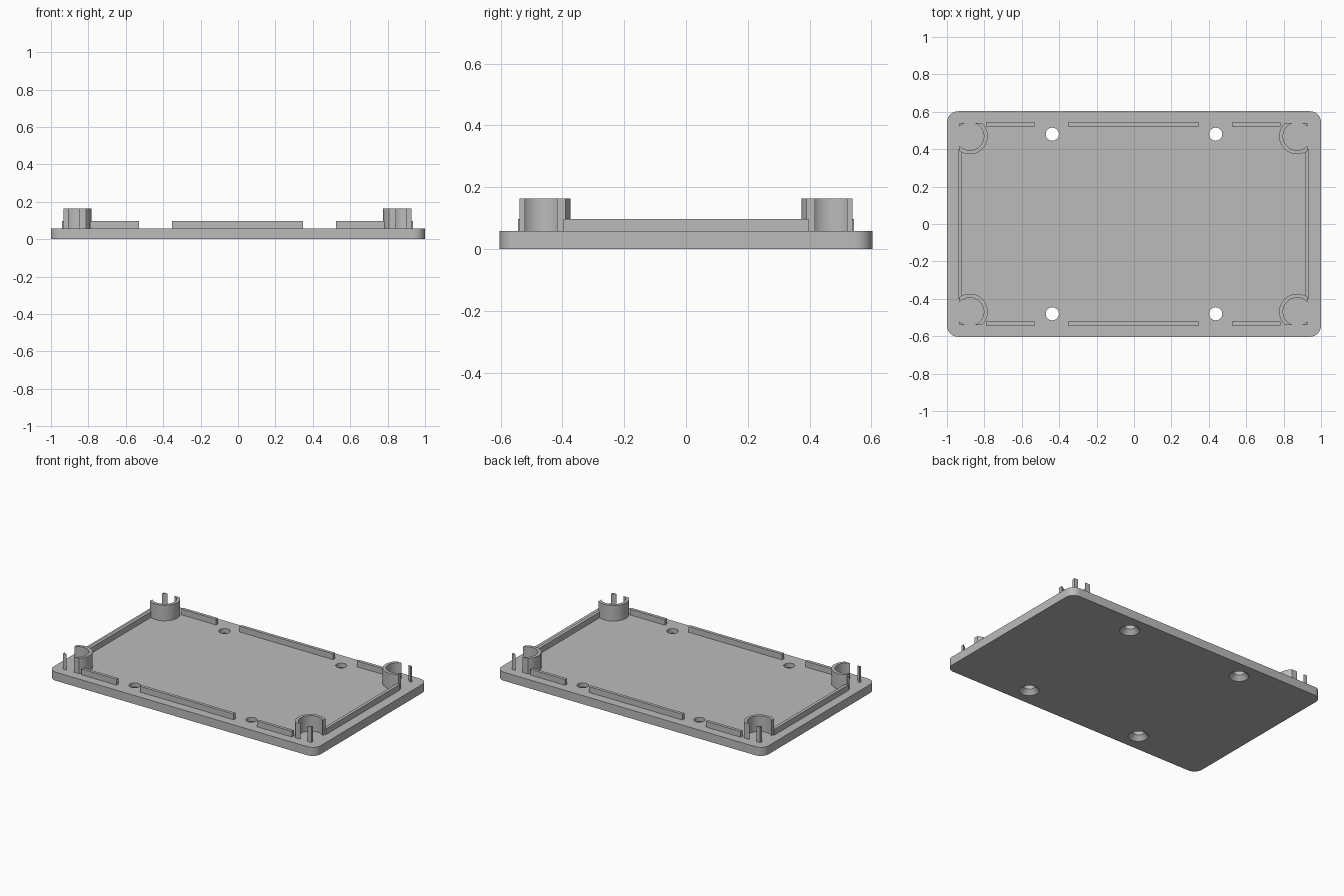
import bpy
import bmesh
from math import acos, asin, cos, sin, pi, radians

old = bpy.data.objects.get("Cube")
if old:
    bpy.data.objects.remove(old, do_unlink=True)

grey = bpy.data.materials.new("plain_grey")
grey.use_nodes = True
colour = (0.5, 0.5, 0.5, 1)
grey.diffuse_color = colour
grey.node_tree.nodes["Principled BSDF"].inputs["Base Color"].default_value = colour

FLOOR, RAIL_TOP, POST_TOP = 0.058, 0.097, 0.163
SHIFT = -0.003          # rails and posts sit slightly off centre


def arc(cx, cy, r, a0, a1, steps):
    return [(cx + r * cos(a0 + (a1 - a0) * i / steps),
             cy + r * sin(a0 + (a1 - a0) * i / steps)) for i in range(steps + 1)]


def finish(bm, name):
    bmesh.ops.recalc_face_normals(bm, faces=bm.faces[:])
    mesh = bpy.data.meshes.new(name)
    bm.to_mesh(mesh)
    bm.free()
    mesh.materials.append(grey)
    obj = bpy.data.objects.new(name, mesh)
    bpy.context.collection.objects.link(obj)
    return obj


def smooth(obj):
    bpy.ops.object.select_all(action='DESELECT')
    obj.select_set(True)
    bpy.context.view_layer.objects.active = obj
    bpy.ops.object.shade_smooth_by_angle(angle=radians(30))


def prism(name, outlines, z0, z1):
    """Extrude one or more flat outlines from z0 to z1."""
    bm = bmesh.new()
    for pts in outlines:
        face = bm.faces.new([bm.verts.new((x, y, z0)) for x, y in pts])
        ext = bmesh.ops.extrude_face_region(bm, geom=[face], use_keep_orig=True)
        top = [g for g in ext["geom"] if isinstance(g, bmesh.types.BMVert)]
        bmesh.ops.translate(bm, verts=top, vec=(0, 0, z1 - z0))
    return finish(bm, name)


def lathe(name, x, y, profile, n=32):
    """Closed solid of revolution from (radius, height) pairs."""
    bm = bmesh.new()
    rings = [[bm.verts.new((x + r * cos(2 * pi * i / n), y + r * sin(2 * pi * i / n), z))
              for i in range(n)] for r, z in profile]
    for lo, hi in zip(rings, rings[1:]):
        for i in range(n):
            j = (i + 1) % n
            bm.faces.new((lo[i], lo[j], hi[j], hi[i]))
    bm.faces.new(rings[0])
    bm.faces.new(rings[-1])
    return finish(bm, name)


# Base plate with rounded corners
R, W, D = 0.06, 1.0, 0.603
outline = []
for k, (sx, sy) in enumerate([(1, 1), (-1, 1), (-1, -1), (1, -1)]):
    outline += arc(sx * (W - R), sy * (D - R), R, k * pi / 2, (k + 1) * pi / 2, 10)
plate = prism("base_plate", [outline], 0, FLOOR)

# Countersunk screw holes, widening toward the underside
for sx in (-1, 1):
    for sy in (-1, 1):
        cutter = lathe("hole_cutter", sx * 0.437, sy * 0.48,
                       [(0.064, -0.002), (0.062, 0), (0.035, 0.03), (0.035, 0.1)])
        cutter.hide_render = True
        mod = plate.modifiers.new("screw_hole", 'BOOLEAN')
        mod.operation = 'DIFFERENCE'
        mod.solver = 'EXACT'
        mod.object = cutter
        bpy.context.view_layer.objects.active = plate
        bpy.ops.object.modifier_apply(modifier=mod.name)
        bpy.data.objects.remove(cutter, do_unlink=True)
smooth(plate)


# Low locating rails
def rail(name, x0, x1, y0, y1):
    prism(name, [[(x0, y0), (x1, y0), (x1, y1), (x0, y1)]], FLOOR, RAIL_TOP)


for side, s in (("front", -1), ("back", 1)):
    ya, yb = sorted((s * 0.522, s * 0.543))
    for part, x0, x1 in (("right", -0.787, -0.527), ("middle", -0.35, 0.35),
                         ("left", 0.527, 0.787)):
        rail(f"{side}_{part}_rail", x0 + SHIFT, x1 + SHIFT, ya, yb)
for side, s in (("right", -1), ("left", 1)):
    xa, xb = sorted((s * 0.917, s * 0.938))
    rail(f"{side}_end_rail", xa + SHIFT, xb + SHIFT, -0.397, 0.397)

# Corner posts: tubes trimmed square on the two outward sides
CX, CY, RO, RI, DX, DY = 0.875, 0.469, 0.096, 0.075, 0.055, 0.07
shell = (arc(CX, CY, RO, pi - asin(DY / RO), 2 * pi - acos(DX / RO), 28)
         + arc(CX, CY, RI, 2 * pi - acos(DX / RI), pi - asin(DY / RI), 28))
sliver = arc(CX, CY, RI, acos(DX / RI), asin(DY / RI), 5) + [(CX + DX, CY + DY)]
for xname, sx in (("right", -1), ("left", 1)):
    for yname, sy in (("front", -1), ("back", 1)):
        post = prism(f"{yname}_{xname}_post",
                     [[(sx * x + SHIFT, sy * y) for x, y in pts] for pts in (shell, sliver)],
                     FLOOR, POST_TOP)
        smooth(post)
